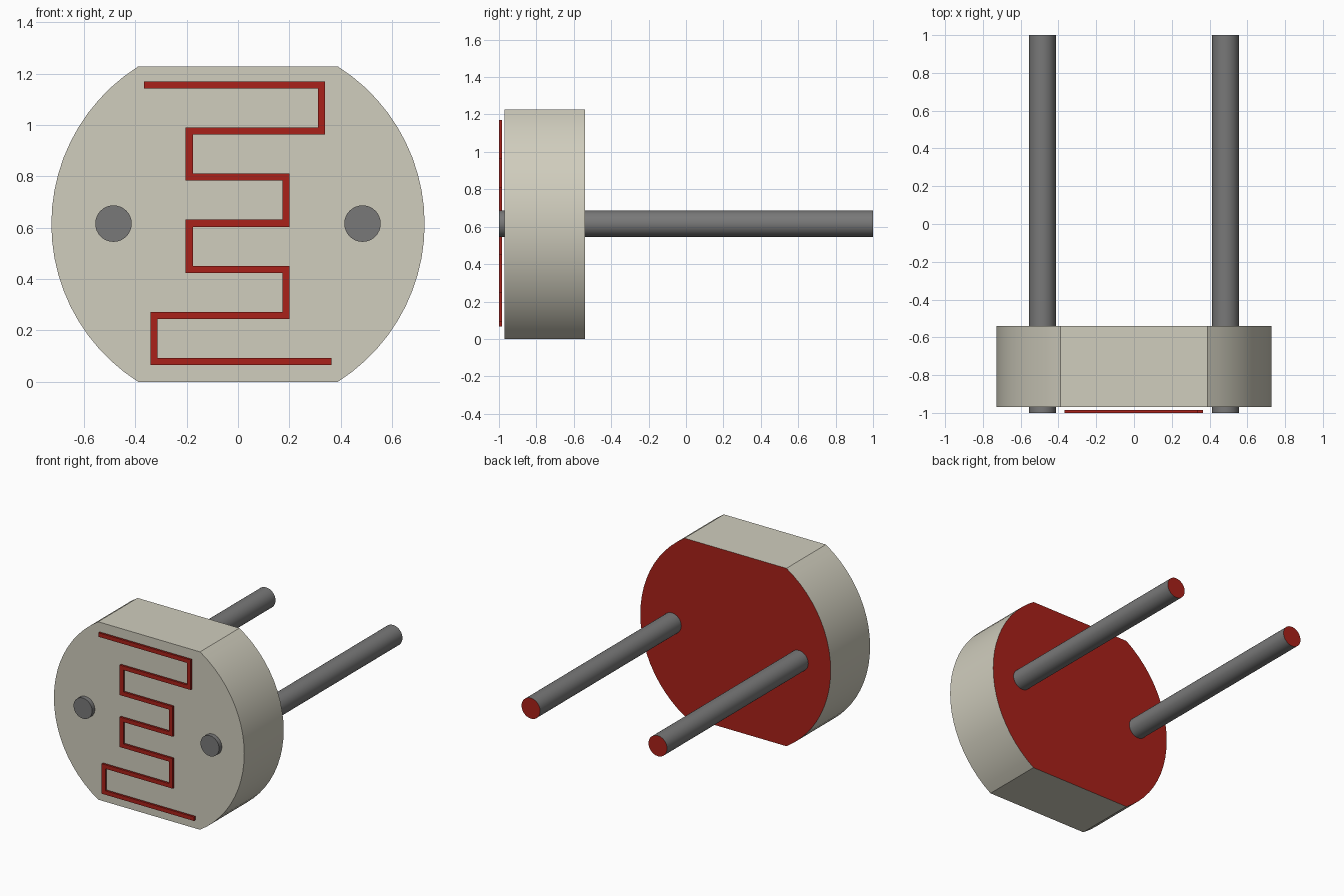
import bpy, bmesh
from math import sin, cos, pi, asin
from mathutils import Vector

if "Cube" in bpy.data.objects:
    bpy.data.objects.remove(bpy.data.objects["Cube"])

ZC = 0.614   # height of the disc centre


def material(name, rgb):
    m = bpy.data.materials.new(name)
    m.diffuse_color = (*rgb, 1)
    m.use_nodes = True
    m.node_tree.nodes["Principled BSDF"].inputs["Base Color"].default_value = m.diffuse_color
    return m


CERAMIC = material("ceramic", (0.63, 0.61, 0.51))
METAL = material("metal", (0.19, 0.19, 0.19))
RED = material("red", (0.40, 0.015, 0.01))


def prism(name, outline, y0, y1, side_mat, back_mat=None):
    """Extrude an (x, z) outline from y0 (front) to y1 (back)."""
    bm = bmesh.new()
    front = bm.faces.new([bm.verts.new((x, y0, z)) for x, z in outline])
    geom = bmesh.ops.extrude_face_region(bm, geom=[front], use_keep_orig=True)["geom"]
    for e in geom:
        if isinstance(e, bmesh.types.BMVert):
            e.co.y = y1
    bmesh.ops.recalc_face_normals(bm, faces=bm.faces)
    if back_mat:
        for f in bm.faces:
            if f.normal.y > 0.9:
                f.material_index = 1
    me = bpy.data.meshes.new(name)
    bm.to_mesh(me)
    bm.free()
    me.materials.append(side_mat)
    if back_mat:
        me.materials.append(back_mat)
    ob = bpy.data.objects.new(name, me)
    bpy.context.collection.objects.link(ob)
    bpy.ops.object.select_all(action='DESELECT')
    ob.select_set(True)
    bpy.context.view_layer.objects.active = ob
    bpy.ops.object.shade_smooth_by_angle(angle=0.35)
    return ob


def arc(cx, cz, r, a0, a1, n):
    return [(cx + r * cos(a0 + (a1 - a0) * i / n), cz + r * sin(a0 + (a1 - a0) * i / n))
            for i in range(n + 1)]


def ribbon(path, w):
    """Mitred outline of half width w around a path with right-angle turns."""
    pts = [Vector(p) for p in path]
    norms = [Vector((-d.y, d.x)) for d in ((b - a).normalized() for a, b in zip(pts, pts[1:]))]
    offs = [norms[0]] + [a + b for a, b in zip(norms, norms[1:])] + [norms[-1]]
    return [p + o * w for p, o in zip(pts, offs)] + [p - o * w for p, o in zip(pts, offs)][::-1]


# disc with flat top and bottom
R = 0.727
a = asin(ZC / R)
prism("sensor_body", arc(0, ZC, R, -a, a, 22) + arc(0, ZC, R, pi - a, pi + a, 22),
      -0.97, -0.54, CERAMIC, RED)

# two wire leads passing through the disc
for side, x in (("left", -0.485), ("right", 0.485)):
    prism(side + "_lead", arc(x, ZC + 0.002, 0.071, 0, 2 * pi, 32)[:-1], -1.0, 1.0, METAL, RED)

# zigzag track floating just ahead of the face: x of each vertical run, top to bottom
runs = [0.325, -0.19, 0.187, -0.19, 0.187, -0.327]
path = [(-0.367, 1.156)]
for i, x in enumerate(runs):
    path += [(x, 1.156 - 0.1795 * i), (x, 1.156 - 0.1795 * (i + 1))]
path.append((0.364, path[-1][1]))
prism("zigzag_track", ribbon(path, 0.0138), -1.0, -0.985, RED)
